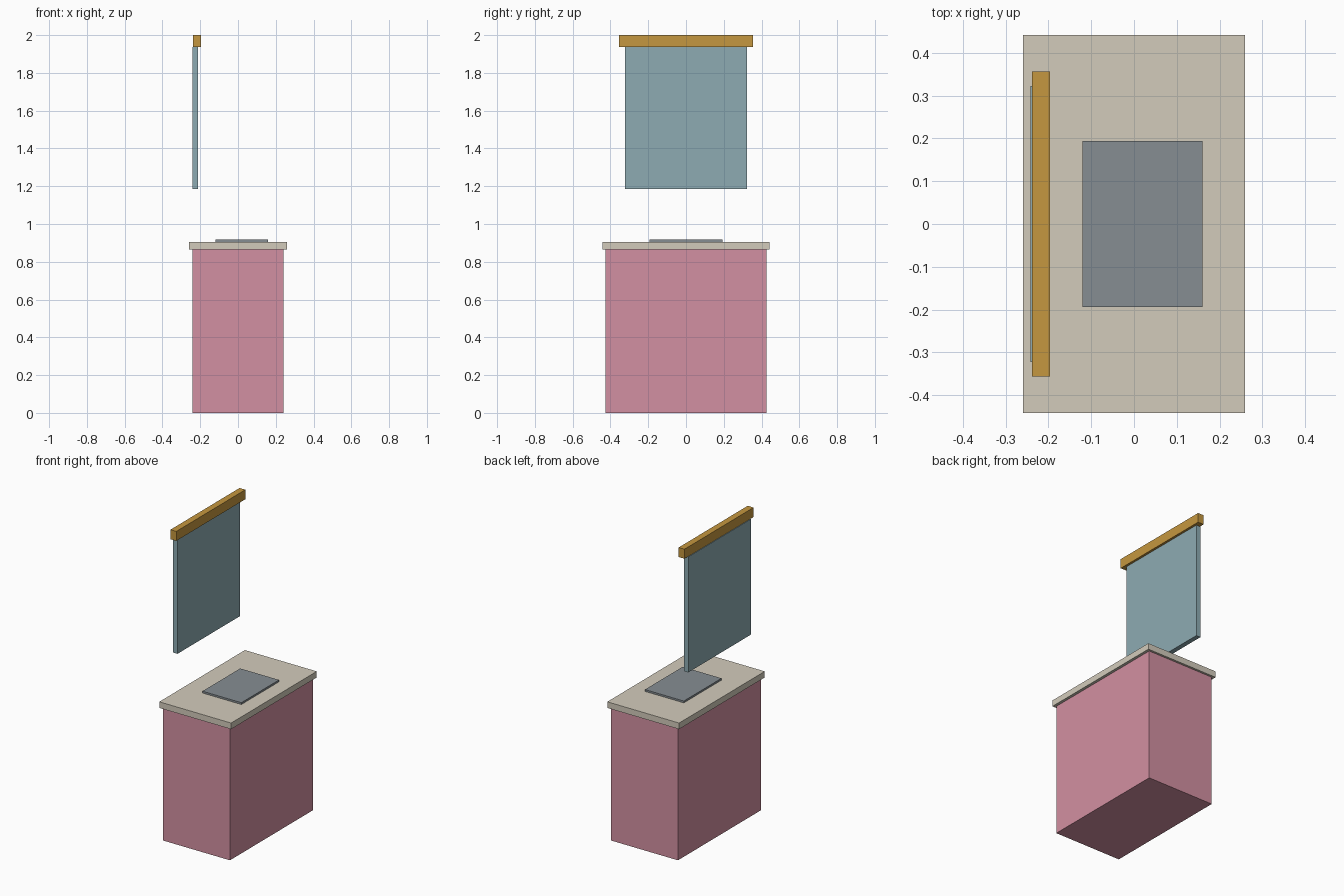
import bpy

if "Cube" in bpy.data.objects:
    bpy.data.objects.remove(bpy.data.objects["Cube"])


def box(name, x, y, z, color):
    """Axis-aligned box from (min, max) ranges, with a plain coloured material."""
    bpy.ops.mesh.primitive_cube_add(
        size=1, location=[(a + b) / 2 for a, b in (x, y, z)])
    obj = bpy.context.object
    obj.name = name
    obj.scale = [b - a for a, b in (x, y, z)]
    bpy.ops.object.transform_apply(location=False, rotation=False, scale=True)
    mat = bpy.data.materials.new(name + "_colour")
    mat.diffuse_color = (*color, 1)
    mat.use_nodes = True
    mat.node_tree.nodes["Principled BSDF"].inputs["Base Color"].default_value = mat.diffuse_color
    obj.data.materials.append(mat)
    return obj


def span(half):
    return (-half, half)


# Base cabinet, worktop and the basin plate resting on it
box("cabinet", span(0.241), span(0.427), (0, 0.865), (0.65, 0.28, 0.36))
box("countertop", span(0.259), span(0.441), (0.865, 0.905), (0.65, 0.60, 0.50))
box("basin", (-0.12, 0.16), span(0.194), (0.905, 0.917), (0.24, 0.27, 0.29))

# Wall mirror along the -x side with the light bar above it
box("mirror", (-0.242, -0.211), span(0.322), (1.185, 1.938), (0.27, 0.41, 0.45))
box("light_bar", (-0.238, -0.196), span(0.356), (1.938, 2.0), (0.56, 0.31, 0.05))
